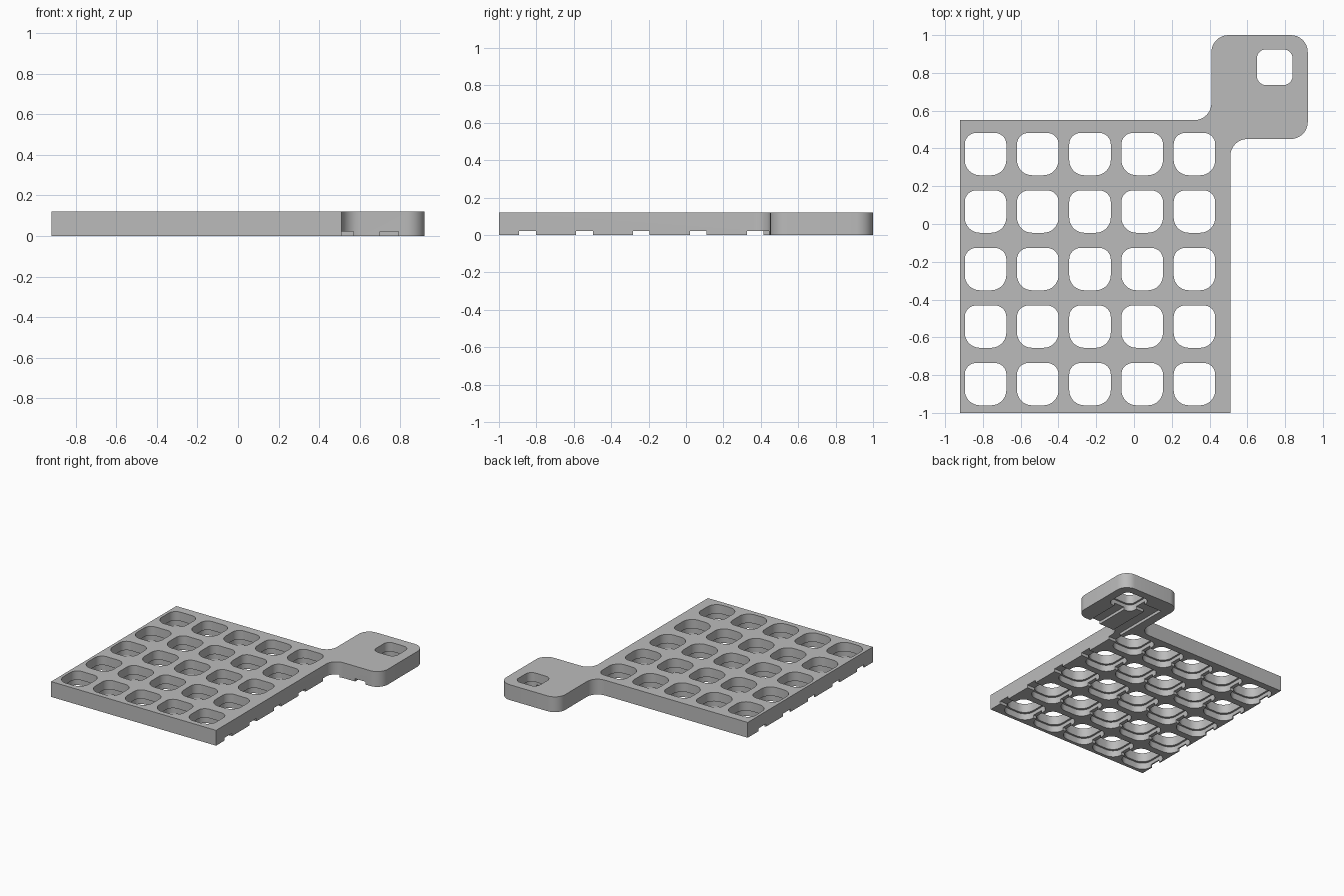
import bpy, bmesh, math
from mathutils import Vector

cube = bpy.data.objects.get("Cube")
if cube:
    bpy.data.objects.remove(cube, do_unlink=True)

H = 0.12          # plate thickness
CH = 0.022        # vent channel depth
LEDGE = 0.05      # height of the wider recess below each opening

grey = bpy.data.materials.new("rubber_grey")
grey.use_nodes = True
COLOUR = (0.5, 0.5, 0.5, 1)
grey.diffuse_color = COLOUR
grey.node_tree.nodes["Principled BSDF"].inputs["Base Color"].default_value = COLOUR


def rounded(corners, seg=8):
    """Round each (x, y, radius) corner of a right-angled outline."""
    pts = []
    for i, (x, y, r) in enumerate(corners):
        p = Vector((x, y))
        if r == 0:
            pts.append(p)
            continue
        a = (Vector(corners[i - 1][:2]) - p).normalized() * r
        b = (Vector(corners[(i + 1) % len(corners)][:2]) - p).normalized() * r
        for k in range(seg + 1):
            t = k / seg * math.pi / 2
            pts.append(p + a * (1 - math.sin(t)) + b * (1 - math.cos(t)))
    return pts


def box_outline(cx, cy, w, h, low=0.0, high=0.0):
    x, y = w / 2, h / 2
    return rounded([(cx - x, cy - y, low), (cx + x, cy - y, low),
                    (cx + x, cy + y, high), (cx - x, cy + y, high)])


def prisms(name, outlines, z0, z1):
    """Extrude separate outlines upward into one object."""
    bm = bmesh.new()
    for pts in outlines:
        face = bm.faces.new([bm.verts.new((p.x, p.y, z0)) for p in pts])
        new = bmesh.ops.extrude_face_region(bm, geom=[face])["geom"]
        bmesh.ops.translate(bm, vec=(0, 0, z1 - z0),
                            verts=[g for g in new if isinstance(g, bmesh.types.BMVert)])
    bmesh.ops.recalc_face_normals(bm, faces=bm.faces)
    mesh = bpy.data.meshes.new(name)
    bm.to_mesh(mesh)
    bm.free()
    mesh.materials.append(grey)
    obj = bpy.data.objects.new(name, mesh)
    bpy.context.collection.objects.link(obj)
    return obj


def cut(target, name, outlines, z0, z1):
    cutter = prisms(name, outlines, z0, z1)
    cutter.hide_render = True
    mod = target.modifiers.new(name, "BOOLEAN")
    mod.operation, mod.solver, mod.object = "DIFFERENCE", "EXACT", cutter
    bpy.context.view_layer.objects.active = target
    bpy.ops.object.modifier_apply(modifier=name)
    bpy.data.objects.remove(cutter, do_unlink=True)


# Plate with the offset corner tab
R = 0.09
plate = prisms("keypad_plate", [rounded([
    (-0.92, -1, 0), (0.51, -1, 0), (0.51, 0.45, R), (0.92, 0.45, R),
    (0.92, 1, R), (0.41, 1, R), (0.41, 0.55, R), (-0.92, 0.55, 0)])], 0, H)

cols = [-0.786 + 0.2765 * i for i in range(5)]
rows = [-0.848 + 0.3045 * j for j in range(5)]
TAB = (0.745, 0.83)

# Key openings, each wider below a ledge
for name, grow, top in (("opening", 0, H + 0.1), ("recess", 0.028, LEDGE)):
    shapes = [box_outline(x, y, 0.22 + grow, 0.224 + grow, 0.08, 0.06)
              for x in cols for y in rows]
    shapes.append(box_outline(*TAB, 0.19 + grow, 0.19 + grow, 0.05, 0.05))
    cut(plate, name, shapes, -0.1, top)

# Vent channels along every row
cut(plate, "row_channel", [box_outline(-0.2, y, 1.54, 0.09) for y in rows], -0.1, CH)

# Vent channels of the tab: one open to the front, one joining the top row
link = rounded([(0.48, 0.34, 0), (0.57, 0.34, 0), (0.57, 0.785, 0),
                (0.70, 0.785, 0), (0.70, 0.875, 0), (0.48, 0.875, 0)])
cut(plate, "tab_channel", [box_outline(0.745, 0.59, 0.09, 0.4), link], -0.1, CH)

# Smooth the rounded walls, keep the edges sharp
bpy.ops.object.select_all(action="DESELECT")
plate.select_set(True)
bpy.context.view_layer.objects.active = plate
bpy.ops.object.shade_smooth_by_angle(angle=math.radians(30))
